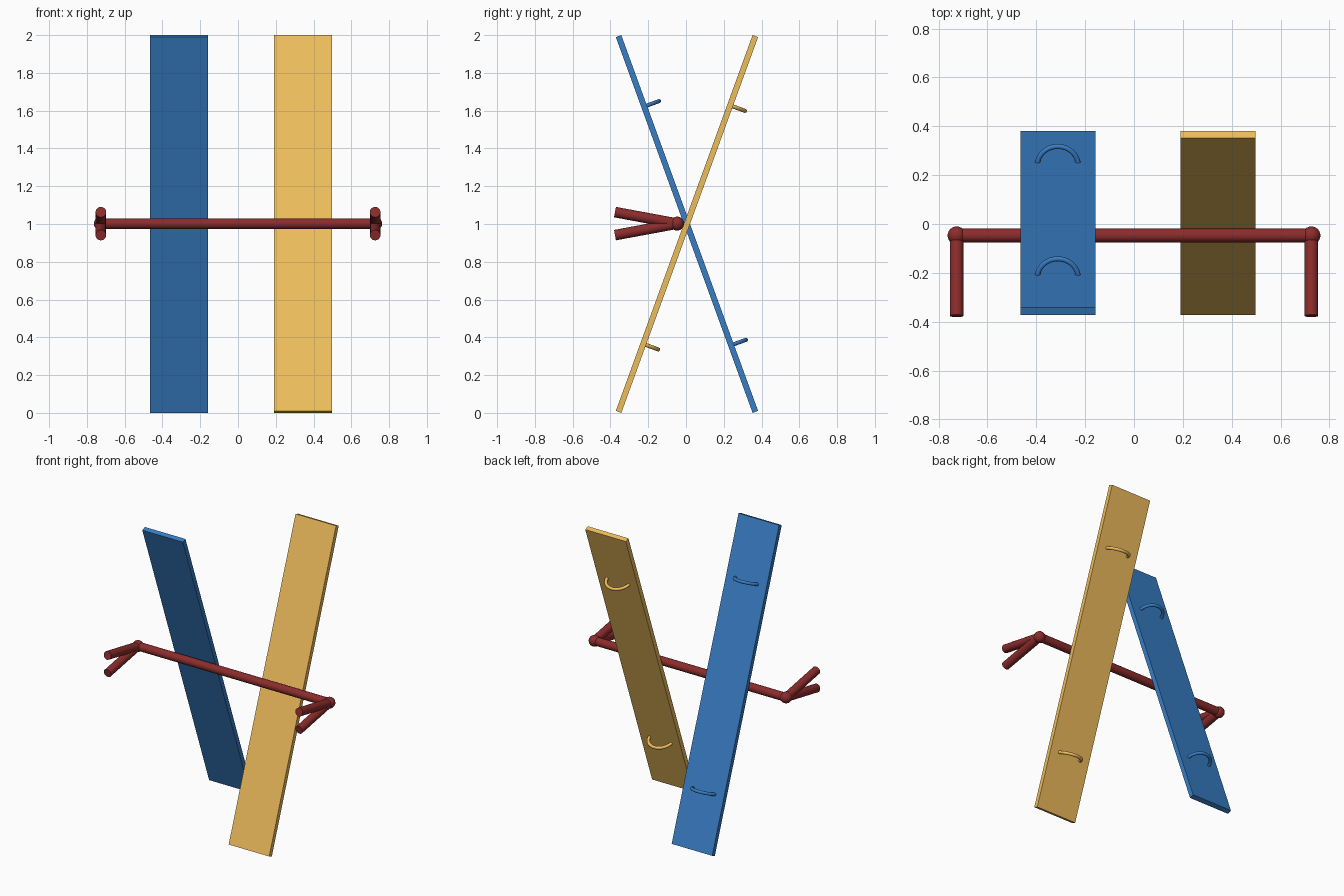
import bpy, bmesh
from math import radians, pi
from mathutils import Vector, Matrix

if "Cube" in bpy.data.objects:
    bpy.data.objects.remove(bpy.data.objects["Cube"])


def material(name, color):
    m = bpy.data.materials.new(name)
    m.diffuse_color = (*color, 1)
    m.use_nodes = True
    m.node_tree.nodes["Principled BSDF"].inputs["Base Color"].default_value = m.diffuse_color
    return m


BLUE = material("blue_paint", (0.04, 0.21, 0.56))
YELLOW = material("yellow_paint", (0.86, 0.51, 0.11))
RED = material("red_paint", (0.26, 0.025, 0.025))


def add_object(name, bm, mat, matrix=None, smooth=False):
    bmesh.ops.recalc_face_normals(bm, faces=bm.faces)
    mesh = bpy.data.meshes.new(name)
    bm.to_mesh(mesh)
    bm.free()
    mesh.materials.append(mat)
    ob = bpy.data.objects.new(name, mesh)
    bpy.context.collection.objects.link(ob)
    if matrix:
        ob.matrix_world = matrix
    if smooth:
        bpy.ops.object.select_all(action='DESELECT')
        bpy.context.view_layer.objects.active = ob
        ob.select_set(True)
        bpy.ops.object.shade_smooth_by_angle(angle=radians(40))
    return ob


def rod(name, a, b, radius):
    a, b = Vector(a), Vector(b)
    bm = bmesh.new()
    bmesh.ops.create_cone(bm, cap_ends=True, segments=24, radius1=radius,
                          radius2=radius, depth=(b - a).length)
    rot = (b - a).to_track_quat('Z', 'Y').to_matrix().to_4x4()
    add_object(name, bm, RED, Matrix.Translation((a + b) / 2) @ rot, True)


def board(name, x, tilt, mat, handle_heights):
    frame = Matrix.Translation((x, 0.005, 1.0)) @ Matrix.Rotation(radians(tilt), 4, 'X')
    # Flat plank
    bm = bmesh.new()
    bmesh.ops.create_cube(bm, size=1)
    bmesh.ops.scale(bm, vec=(0.307, 0.031, 2.117), verts=bm.verts)
    add_object(name + "_board", bm, mat, frame)
    # Half-ring handles rising from the back face
    for i, h in enumerate(handle_heights):
        bm = bmesh.new()
        bmesh.ops.create_circle(bm, segments=12, radius=0.0105,
                                matrix=Matrix.Translation((0.084, 0, 0)) @ Matrix.Rotation(pi / 2, 4, 'X'))
        bmesh.ops.spin(bm, geom=bm.verts[:] + bm.edges[:], cent=(0, 0, 0),
                       axis=(0, 0, 1), angle=pi, steps=24)
        # Keep the arc on the +y side whichever way the spin ran
        if sum(v.co.y for v in bm.verts) < 0:
            bmesh.ops.scale(bm, vec=(1, -1, 1), verts=bm.verts)
        add_object(f"{name}_handle_{i + 1}", bm, mat,
                   frame @ Matrix.Translation((0, 0, h)), True)


# Two crossed boards
board("blue", -0.312, 20, BLUE, (0.662, -0.683))
board("yellow", 0.343, -20, YELLOW, (0.668, -0.676))

# Cross bar with a ball joint and two forked prongs at each end
BAR_Y, HALF = -0.047, 0.726
rod("cross_bar", (-HALF, BAR_Y, 1.002), (HALF, BAR_Y, 1.002), 0.028)
for side, sx in (("left", -1), ("right", 1)):
    bm = bmesh.new()
    bmesh.ops.create_uvsphere(bm, u_segments=24, v_segments=16, radius=0.037)
    add_object(side + "_joint", bm, RED,
               Matrix.Translation((sx * HALF, BAR_Y, 1.002)), True)
    for level, sz in (("upper", 1), ("lower", -1)):
        rod(f"{side}_{level}_prong", (sx * HALF, BAR_Y, 1.002),
            (sx * HALF, -0.376, 1.002 + sz * 0.061), 0.028)
